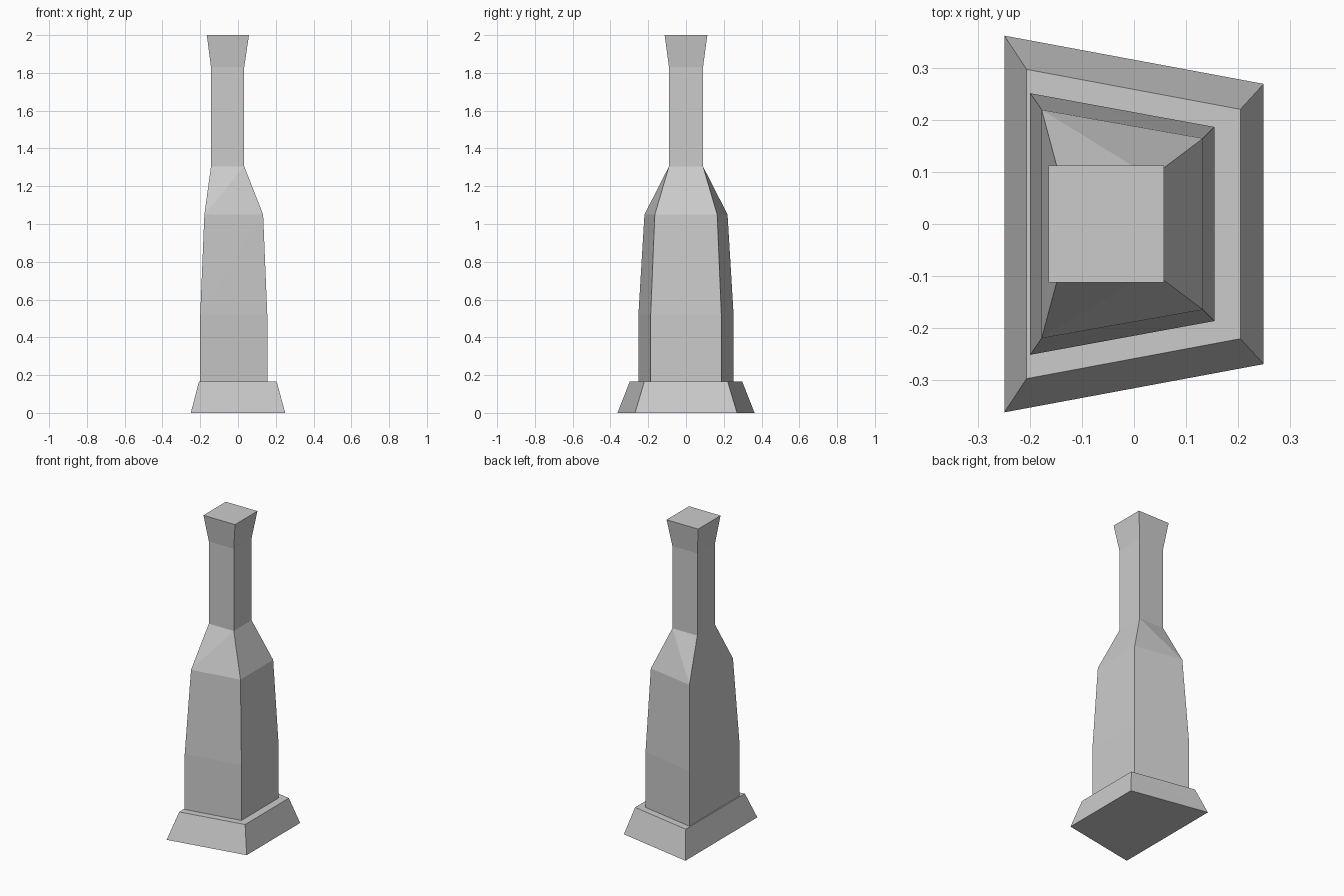
import bpy
import bmesh

cube = bpy.data.objects.get("Cube")
if cube:
    bpy.data.objects.remove(cube, do_unlink=True)

stone = bpy.data.materials.new("grey_stone")
stone.use_nodes = True
GREY = (0.6, 0.6, 0.6, 1)
stone.diffuse_color = GREY
stone.node_tree.nodes["Principled BSDF"].inputs["Base Color"].default_value = GREY


def loft(name, sections):
    """Closed tower of trapezoids: (z, x_left, x_right, half depth left, half depth right)."""
    bm = bmesh.new()
    rings = []
    for z, xa, xb, ya, yb in sections:
        corners = ((xa, -ya), (xb, -yb), (xb, yb), (xa, ya))
        rings.append([bm.verts.new((x, y, z)) for x, y in corners])
    bm.faces.new(rings[0][::-1])
    bm.faces.new(rings[-1])
    for low, high in zip(rings, rings[1:]):
        for i in range(4):
            j = (i + 1) % 4
            if i == 0:    # front, split from low wide side to high narrow side
                bm.faces.new((low[i], low[j], high[j]))
                bm.faces.new((low[i], high[j], high[i]))
            elif i == 2:  # back, mirrored split
                bm.faces.new((low[i], low[j], high[i]))
                bm.faces.new((low[j], high[j], high[i]))
            else:
                bm.faces.new((low[i], low[j], high[j], high[i]))
    bmesh.ops.recalc_face_normals(bm, faces=bm.faces)
    mesh = bpy.data.meshes.new(name)
    bm.to_mesh(mesh)
    bm.free()
    mesh.materials.append(stone)
    obj = bpy.data.objects.new(name, mesh)
    bpy.context.collection.objects.link(obj)
    return obj


# Sloped base
loft("plinth", [
    (0, -0.25, 0.25, 0.363, 0.27),
    (0.165, -0.207, 0.205, 0.298, 0.221),
])

# Body, shoulder, square neck and flared top
loft("tower", [
    (0.165, -0.2, 0.155, 0.252, 0.187),
    (0.52, -0.2, 0.155, 0.252, 0.187),
    (1.05, -0.178, 0.133, 0.22, 0.165),
    (1.305, -0.143, 0.033, 0.09, 0.09),
    (1.83, -0.143, 0.033, 0.09, 0.09),
    (2.0, -0.165, 0.058, 0.113, 0.113),
])
